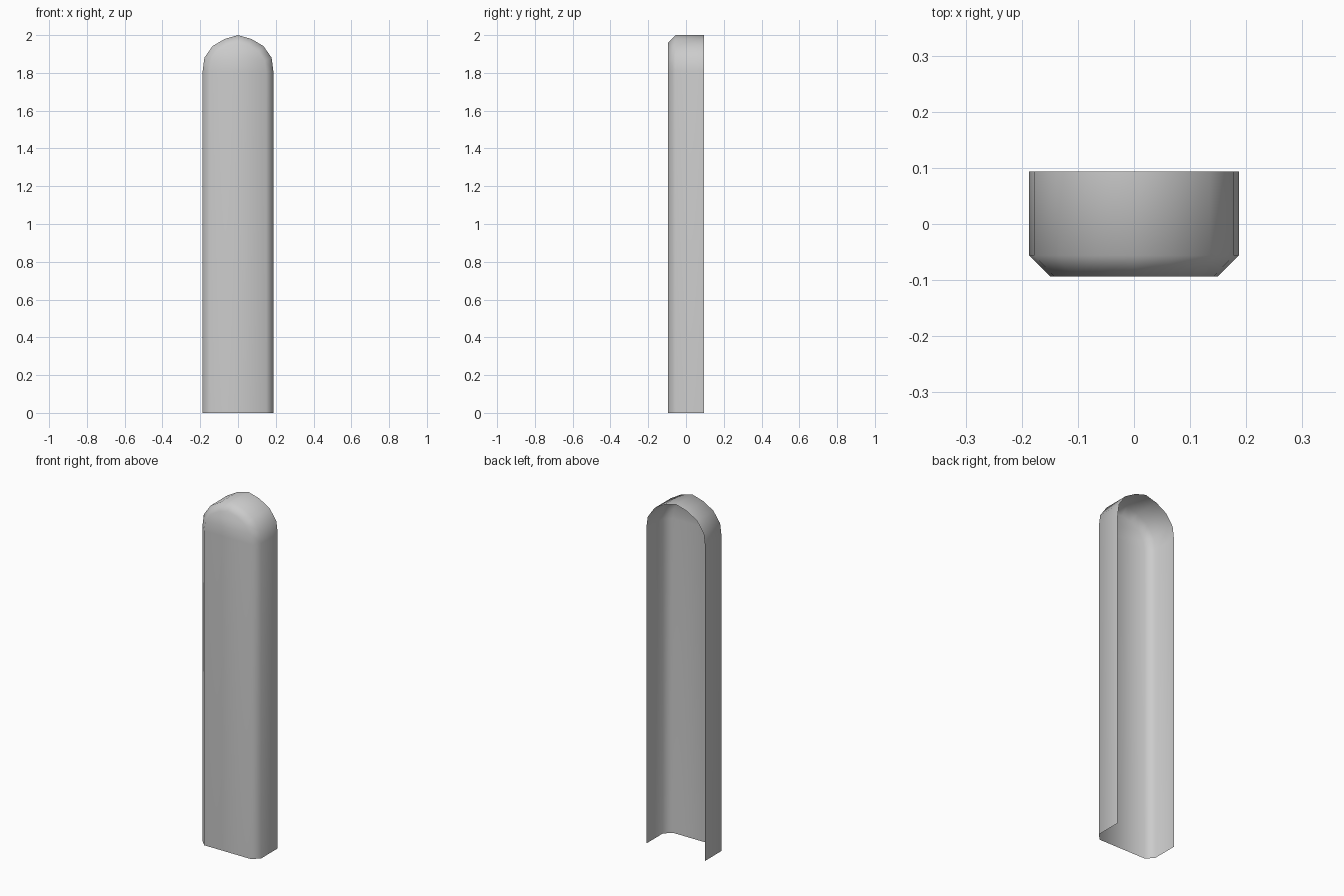
import bpy, bmesh
from mathutils import Vector

if "Cube" in bpy.data.objects:
    bpy.data.objects.remove(bpy.data.objects["Cube"])

BACK, SHOULDER, FRONT, INSET = 0.094, -0.056, -0.094, 0.038

# Right half of the arched outline (x, z), mirrored to a full open path
half = [(0.187, 0), (0.187, 1.81), (0.178, 1.88), (0.135, 1.942), (0.07, 1.98)]
outline = [Vector(p) for p in half] + [Vector((0, 2))] + [Vector((-x, z)) for x, z in reversed(half)]


def inset(path, d):
    """Offset the path inwards, keeping its open foot on the ground."""
    out = []
    for i, p in enumerate(path):
        segs = [(path[j + 1] - path[j]).normalized() for j in (i - 1, i) if 0 <= j < len(path) - 1]
        normals = [Vector((-s.y, s.x)) for s in segs]
        n = sum(normals, Vector((0, 0))).normalized()
        out.append(p + n * d / n.dot(normals[0]))
    return out


# Open-backed shell: side wall, chamfer and front panel
bm = bmesh.new()
rings = [(outline, BACK), (outline, SHOULDER), (inset(outline, INSET), FRONT)]
rows = [[bm.verts.new((p.x, y, p.y)) for p in path] for path, y in rings]
for a, b in zip(rows, rows[1:]):
    for i in range(len(a) - 1):
        bm.faces.new((a[i], a[i + 1], b[i + 1], b[i]))
front = rows[-1]
n = len(front)
for i in range(n // 2 - 1):
    bm.faces.new((front[i], front[i + 1], front[n - 2 - i], front[n - 1 - i]))
bm.faces.new((front[n // 2 - 1], front[n // 2], front[n // 2 + 1]))
bmesh.ops.recalc_face_normals(bm, faces=bm.faces)
bm.faces.ensure_lookup_table()
panel = bm.faces[-1]
panel.normal_update()
if panel.normal.y > 0:
    bmesh.ops.reverse_faces(bm, faces=bm.faces)
for f in bm.faces:
    f.smooth = True

mesh = bpy.data.meshes.new("arched_shell")
bm.to_mesh(mesh)
bm.free()
bpy.context.collection.objects.link(bpy.data.objects.new("arched_shell", mesh))
